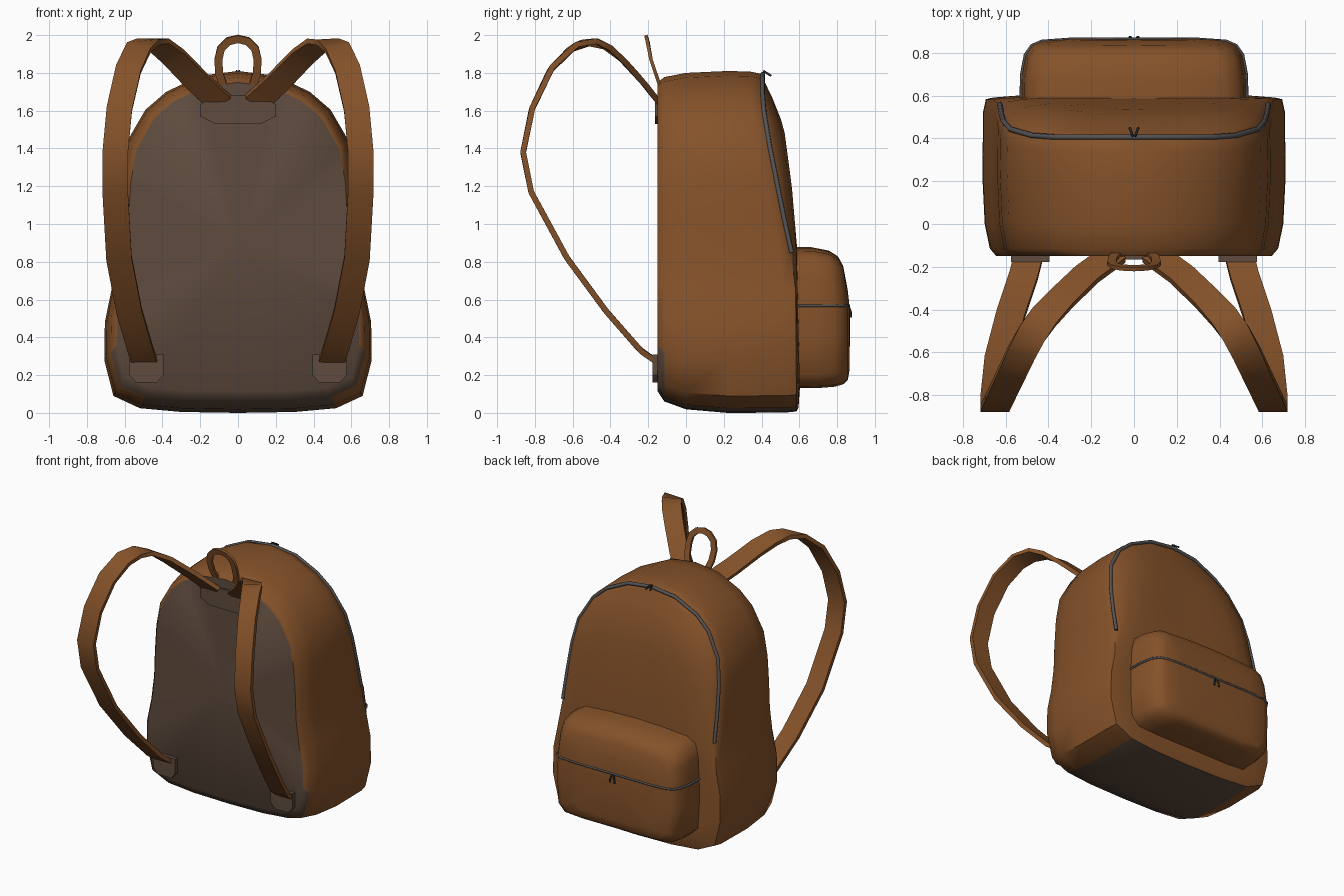
import bpy, bmesh, math
from mathutils import Vector

if "Cube" in bpy.data.objects:
    bpy.data.objects.remove(bpy.data.objects["Cube"])


def material(name, rgb):
    m = bpy.data.materials.new(name)
    m.diffuse_color = (*rgb, 1)
    m.use_nodes = True
    m.node_tree.nodes["Principled BSDF"].inputs["Base Color"].default_value = m.diffuse_color
    return m


LEATHER = material("tan_leather", (0.235, 0.085, 0.023))
PANEL = material("dark_brown_panel", (0.112, 0.070, 0.048))
ZIP = material("zip_grey", (0.09, 0.085, 0.085))
METAL = material("dark_pull", (0.025, 0.022, 0.02))


def finish(name, bm, mats, angle=40):
    bmesh.ops.recalc_face_normals(bm, faces=bm.faces)
    me = bpy.data.meshes.new(name)
    bm.to_mesh(me)
    bm.free()
    ob = bpy.data.objects.new(name, me)
    bpy.context.collection.objects.link(ob)
    for m in mats:
        me.materials.append(m)
    bpy.ops.object.select_all(action='DESELECT')
    ob.select_set(True)
    bpy.context.view_layer.objects.active = ob
    bpy.ops.object.shade_smooth_by_angle(angle=math.radians(angle))
    return ob


def loft(rings, start=None, end=None):
    """Skin closed rings; ends become a fan to a point, or one flat face."""
    bm = bmesh.new()
    vr = [[bm.verts.new(p) for p in r] for r in rings]
    n = len(vr[0])
    for a, b in zip(vr, vr[1:]):
        for i in range(n):
            j = (i + 1) % n
            bm.faces.new((a[i], a[j], b[j], b[i]))
    for ring, tip in ((vr[0], start), (vr[-1], end)):
        if tip is None:
            bm.faces.new(ring)
        else:
            c = bm.verts.new(tip)
            for i in range(n):
                bm.faces.new((ring[i], ring[(i + 1) % n], c))
    return bm


def interp(table, z):
    for (z0, a), (z1, b) in zip(table, table[1:]):
        if z <= z1:
            return a + (b - a) * max(0, (z - z0) / (z1 - z0))
    return table[-1][1]


def full(half):
    return half + [(-x, z) for x, z in half[-2:0:-1]]


def inset(outline, i, hw, zc, hz, low=1.0):
    return [(x * (1 - i / hw), zc + (z - zc) * (1 - i * (low if z < zc else 1) / hz))
            for x, z in outline]


def ribbon(name, pts, width, thick, across, mat):
    """Flat strap along pts; across is the direction of its width."""
    pts = [Vector(p) for p in pts]
    rings = []
    for i, p in enumerate(pts):
        t = (pts[min(i + 1, len(pts) - 1)] - pts[max(i - 1, 0)]).normalized()
        a = across(t)
        w = (a - t * a.dot(t)).normalized() * width / 2
        n = t.cross(w).normalized() * thick / 2
        rings.append([p + w + n, p - w + n, p - w - n, p + w - n])
    return finish(name, loft(rings), [mat], 50)


def tube(name, pts, r, mat):
    cu = bpy.data.curves.new(name, 'CURVE')
    cu.dimensions = '3D'
    cu.bevel_depth = r
    cu.bevel_resolution = 1
    cu.use_fill_caps = True
    s = cu.splines.new('POLY')
    s.points.add(len(pts) - 1)
    for q, p in zip(s.points, pts):
        q.co = (*p, 1)
    cu.materials.append(mat)
    bpy.context.collection.objects.link(bpy.data.objects.new(name, cu))


def plate(name, outline, y0, y1, mat):
    bm = loft([[(x, y0, z) for x, z in outline], [(x, y1, z) for x, z in outline]])
    return finish(name, bm, [mat], 30)


# Main bag: arched outline lofted from back to front
half = [(0, 0), (.3, .005), (.52, .025), (.66, .09), (.708, .28), (.705, .48),
        (.67, .65), (.645, .85), (.638, 1.05), (.625, 1.25), (.592, 1.43),
        (.49, 1.605), (.38, 1.70), (.2, 1.785), (0, 1.81)]
bag = full(half)
edge_y = [(0, .585), (.7, .58), (.8, .565), (1.0, .52), (1.3, .46), (1.5, .42),
          (1.65, .40), (1.81, .40)]
front_y = [(0, .61), (.5, .595), (.85, .59), (1.2, .56), (1.5, .52), (1.7, .455), (1.81, .405)]


def bag_ring(i, yfun, low=1.0):
    return [(x, yfun(z), z) for x, z in inset(bag, i, .65, .9, .9, low)]


rings = [bag_ring(i, lambda z, y=y: y, 1.9) for y, i in
         ((-.15, .06), (-.115, .032), (0, .01), (.22, 0))]
rings.append(bag_ring(.003, lambda z: interp(edge_y, z) - .06, .5))
edge = bag_ring(.015, lambda z: interp(edge_y, z), .5)
rings.append(edge)
for i, k in ((.05, .45), (.13, .85), (.25, 1), (.42, 1)):
    rings.append(bag_ring(i, lambda z, k=k: interp(edge_y, z) * (1 - k) + interp(front_y, z) * k,
                          .6 if i < .1 else 1))
bm = loft(rings, (0, -.15, .9), (0, interp(front_y, .9), .9))
bmesh.ops.recalc_face_normals(bm, faces=bm.faces)
for f in bm.faces:  # dark back panel and base
    c = f.calc_center_median()
    base = f.normal.z < -.6 and abs(c.x) < .57
    if f.normal.y < -.72 or (base and c.z < .2):
        f.material_index = 1
finish("bag_body", bm, [LEATHER, PANEL], 50)

# Main zip around the front edge, with its pulls
arc = [p for p in edge if p[2] > .75]
arc = [(x * .995, y + .006, z - .002) for x, y, z in arc]
tube("main_zip", arc, .013, ZIP)
for s in (-1, 1):
    tube("main_zip_pull", [(s * .006, .41, 1.81), (s * .02, .45, 1.785)], .006, METAL)
    tube("pocket_zip_pull", [(s * .006, .86, .565), (s * .016, .872, .535), (s * .02, .872, .505)],
         .006, METAL)

# Front pocket
pocket = full([(0, .13), (.3, .13), (.46, .14), (.52, .2), (.53, .4), (.525, .565),
               (.515, .73), (.49, .82), (.42, .86), (.2, .875), (0, .88)])


def pocket_ring(y, i):
    return [(x, y - .035 * max(0, z - .565) / .3, z)
            for x, z in inset(pocket, i, .53, .5, .37, .45)]


bm = loft([pocket_ring(y, i) for y, i in
           ((.54, 0), (.70, .003), (.79, .02), (.835, .05), (.857, .1), (.866, .22))],
          (0, .54, .5), (0, .868, .5))
finish("front_pocket", bm, [LEATHER], 50)
half_zip = [(.527, .59), (.524, .70), (.507, .79), (.477, .833), (.43, .853), (.3, .862)]
tube("pocket_zip", [(x, y, .568) for x, y in half_zip] +
     [(-x, y, .568) for x, y in half_zip[::-1]], .008, ZIP)

# Shoulder straps and lower tabs
path = [(.09, -.14, 1.64), (.22, -.235, 1.76), (.34, -.35, 1.885), (.42, -.435, 1.95),
        (.475, -.51, 1.965), (.525, -.60, 1.935), (.58, -.715, 1.82), (.628, -.815, 1.61),
        (.65, -.862, 1.38), (.65, -.82, 1.17), (.63, -.63, .82), (.575, -.42, .535),
        (.515, -.24, .33), (.49, -.14, .26)]
tab = [(.43, .16), (.54, .16), (.575, .2), (.575, .31), (.395, .31), (.395, .2)]
for s, side in ((1, "right"), (-1, "left")):
    ribbon(side + "_shoulder_strap", [(s * x, y, z) for x, y, z in path], .135, .03,
           lambda t: Vector((1, 0, 0)), LEATHER)
    plate(side + "_strap_tab", [(s * x, z) for x, z in tab], -.178, -.13, PANEL)

# Patch where the straps and handle are sewn on
plate("strap_patch", [(-.2, 1.57), (-.12, 1.53), (.12, 1.53), (.2, 1.57),
                      (.2, 1.635), (.1, 1.68), (-.1, 1.68), (-.2, 1.635)], -.165, -.13, PANEL)

# Carry handle: flat loop leaning back
right = [(.07, 1.665), (.078, 1.73), (.1, 1.80), (.104, 1.87), (.09, 1.93), (.05, 1.968)]
loop = right + [(0, 1.98)] + [(-x, z) for x, z in right[::-1]]
lean = [(1.66, -.11), (1.75, -.145), (1.87, -.185), (2.0, -.21)]
ribbon("carry_handle", [(x, interp(lean, z), z) for x, z in loop], .042, .018,
       lambda t: t.cross(Vector((0, 1, .3))), LEATHER)
